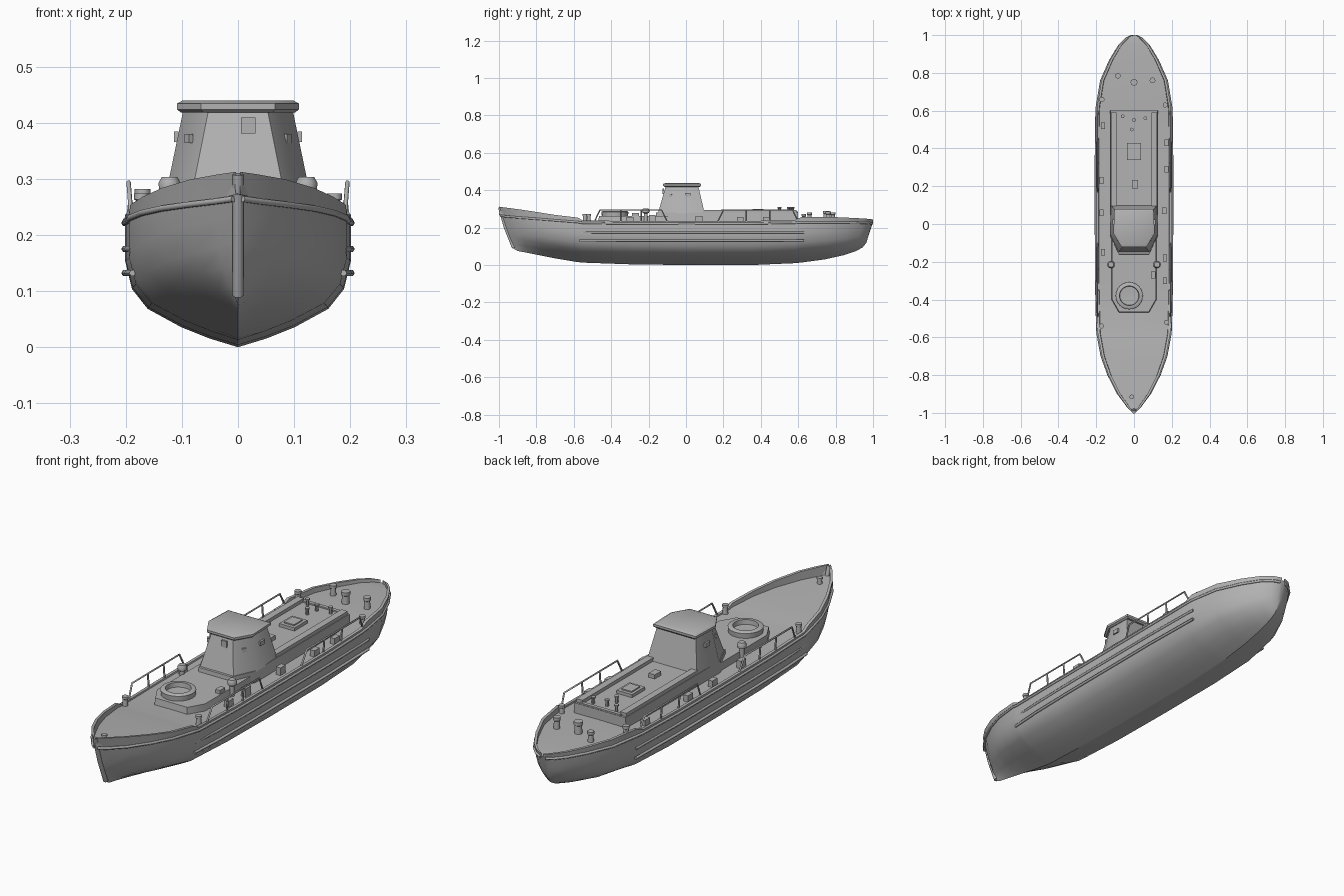
import bpy, bmesh, math
from mathutils import Vector, Matrix

if "Cube" in bpy.data.objects:
    bpy.data.objects.remove(bpy.data.objects["Cube"])

grey = bpy.data.materials.new("hull_grey")
grey.diffuse_color = (0.45, 0.45, 0.45, 1)
grey.use_nodes = True
grey.node_tree.nodes["Principled BSDF"].inputs["Base Color"].default_value = grey.diffuse_color


def finish(name, bm, angle=30):
    bmesh.ops.recalc_face_normals(bm, faces=bm.faces)
    me = bpy.data.meshes.new(name)
    bm.to_mesh(me)
    bm.free()
    me.shade_smooth()
    me.set_sharp_from_angle(angle=math.radians(angle))
    me.materials.append(grey)
    ob = bpy.data.objects.new(name, me)
    bpy.context.collection.objects.link(ob)
    return ob


def loft(name, loops, angle=30):
    """Skin closed loops of equal length and cap both ends."""
    bm = bmesh.new()
    rows = [[bm.verts.new(p) for p in loop] for loop in loops]
    n = len(rows[0])
    for a, b in zip(rows, rows[1:]):
        for i in range(n):
            j = (i + 1) % n
            bm.faces.new((a[i], a[j], b[j], b[i]))
    bm.faces.new(rows[0])
    bm.faces.new(rows[-1])
    return finish(name, bm, angle)


def mirrored(half):
    """Right half outline, front to back, closed by its mirror image."""
    return half + [(-x, y) for x, y in reversed(half)]


def prism(name, levels):
    return loft(name, [[(x, y, z) for x, y in mirrored(h)] for z, h in levels])


def box(name, c, s, rot=0):
    bm = bmesh.new()
    m = Matrix.Translation(c) @ Matrix.Rotation(rot, 4, 'Z') @ Matrix.Diagonal((*s, 1))
    bmesh.ops.create_cube(bm, size=1, matrix=m)
    return finish(name, bm)


def lathe(name, x, y, prof, n=16):
    return loft(name, [[(x + r * math.cos(2 * math.pi * i / n),
                         y + r * math.sin(2 * math.pi * i / n), z) for i in range(n)]
                       for r, z in prof], 40)


def pipe(name, paths, r):
    cu = bpy.data.curves.new(name, 'CURVE')
    cu.dimensions = '3D'
    cu.bevel_depth = r
    cu.bevel_resolution = 1
    cu.use_fill_caps = True
    for pts in paths:
        sp = cu.splines.new('POLY')
        sp.points.add(len(pts) - 1)
        for p, q in zip(sp.points, pts):
            p.co = (*q, 1)
    cu.materials.append(grey)
    ob = bpy.data.objects.new(name, cu)
    bpy.context.collection.objects.link(ob)


# Hull stations: y at rim, y at keel, half beam, keel z, rim z, deck z, fineness
stations = [
    (-1.0, -.925, .007, .09, .312, .272, 1.0),
    (-.97, -.90, .035, .075, .308, .268, 1.3),
    (-.90, -.85, .085, .066, .299, .262, 1.3),
    (-.80, -.77, .135, .050, .284, .255, 1.3),
    (-.70, -.69, .170, .034, .268, .247, 1.2),
    (-.58, -.58, .192, .016, .254, .238, 1.1),
    (-.55, -.55, .194, .013, .238, .233, 1.05),
    (-.30, -.30, .200, .004, .236, .230, 1.0),
    (0, 0, .201, .000, .235, .229, 1.0),
    (.35, .35, .201, .000, .236, .230, 1.0),
    (.58, .58, .198, .010, .240, .234, 1.0),
    (.62, .62, .196, .014, .258, .236, 1.0),
    (.76, .74, .173, .030, .258, .236, .95),
    (.87, .84, .125, .052, .253, .235, .95),
    (.95, .91, .077, .075, .249, .234, .95),
    (.985, .945, .042, .095, .246, .232, .95),
    (1.0, .965, .012, .120, .243, .230, 1.0)]
section = [(.25, .065), (.5, .15), (.8, .29), (.94, .44), (1, .65), (1, .83), (1, 1)]


def ring(s):
    yt, yb, hb, zk, zt, zd, p = s
    half = [(hb * fx ** p, yb + (yt - yb) * fz, zk + (zt - zk) * fz) for fx, fz in section]
    inner = hb * .5 if hb < .03 else hb - .013
    half += [(inner, yt, zt), (inner * .99, yt, zd)]
    left = [(-x, y, z) for x, y, z in reversed(half)]
    return [(0, yb, zk)] + half + [(0, yt, zd + .002)] + left


loft("hull", [ring(s) for s in stations], 32)

# Sheer rail and two fenders on each side
sheer, fenders = [], []
for sx in (-1, 1):
    sheer.append([(sx * (s[2] + .001), s[0] + (s[1] - s[0]) * .12, s[5] - .008) for s in stations])
    for z in (.175, .132):
        fenders.append([(sx * x, y, z) for x, y in
                        ((.188, -.57), (.197, -.42), (.201, -.2), (.202, .35), (.196, .63))])
pipe("sheer_rail", sheer, .006)
pipe("side_fenders", fenders, .006)
# Stem post
pipe("stem_post", [[(0, -1.0 + .004, .308), (0, -.965, .2), (0, -.922, .092)]], .010)

# Deckhouse: low forward part, main trunk and its side coamings
prism("forward_trunk", [(.225, [(.08, -.47), (.12, -.40), (.12, 0)]),
                        (.262, [(.078, -.465), (.117, -.397), (.117, 0)])])
prism("main_trunk", [(.225, [(.08, -.165), (.128, -.06), (.128, .60)]),
                     (.280, [(.08, -.16), (.125, -.06), (.125, .60)])])
for sx in (-1, 1):
    box("trunk_coaming", (sx * .107, .34, .284), (.03, .50, .022))
box("trunk_aft_coaming", (0, .59, .280), (.2, .016, .012))

# Wheelhouse with overhanging roof
base = [(.082, -.15), (.128, -.05), (.122, .10)]
top = [(.052, -.108), (.097, -.04), (.094, .065)]
prism("wheelhouse", [(.275, base), (.425, top)])
roof = [(.066, -.122), (.109, -.05), (.104, .08)]
prism("wheelhouse_roof", [(.418, [(x * .93, y * .94) for x, y in roof]), (.424, roof),
                          (.434, roof), (.440, [(x * .9, y * .85) for x, y in roof])])
# Small window plates
box("front_window", (.018, -.121, .395), (.026, .008, .028))
for sx in (-1, 1):
    box("corner_window", (sx * .088, -.083, .372), (.016, .008, .016), sx * math.radians(58))
    box("side_window", (sx * .110, .01, .375), (.008, .03, .018))

# Open round tub on the forward trunk
lathe("round_tub", -.025, -.38, [(.055, .258), (.07, .258), (.072, .284), (.067, .288),
                                 (.052, .288), (.050, .268), (.02, .266)], 24)

# Hatches and vents on the main trunk
box("trunk_hatch", (0, .385, .285), (.075, .09, .018))
box("trunk_hatch_lid", (0, .385, .295), (.05, .06, .008))
box("small_hatch", (.005, .21, .287), (.03, .045, .022))
for x, y in ((0, .55), (-.06, .57), (.06, .56), (-.012, .50)):
    lathe("trunk_vent", x, y, [(.007, .275), (.007, .302), (.010, .304), (.010, .310)], 8)

# Bollards on deck
for x, y, r, h in ((0, .75, .017, .058), (-.085, .785, .013, .05), (.098, .76, .014, .055),
                   (-.17, .66, .013, .05), (.165, .63, .012, .04), (-.172, -.54, .012, .042),
                   (.172, -.52, .012, .042), (-.012, -.915, .011, .03)):
    z = .262 if y < -.8 else .232
    lathe("bollard", x, y, [(r, z - .005), (r * .85, z + h * .7), (r * 1.1, z + h * .75),
                            (r * 1.1, z + h)], 10)

# Lockers and fittings along the side decks
for x, y, h in ((-.172, .06, .03), (-.165, -.15, .035), (.165, -.18, .04), (.102, -.27, .05),
                (.172, .29, .03), (.172, .43, .03), (-.172, .23, .03), (.16, .07, .035),
                (-.165, .52, .03), (.165, -.30, .03)):
    box("deck_fitting", (x, y, .228 + h / 2), (.022, .036, h))
# Rounded vents beside the wheelhouse front
for sx in (-1, 1):
    lathe("cowl_vent", sx * .122, -.215, [(.010, .225), (.010, .275), (.018, .28), (.02, .292),
                                          (.014, .303)], 12)

# Side railings with outward posts
rails = []
for sx in (-1, 1):
    for y0, y1 in ((-.46, -.13), (.20, .57)):
        rails.append([(sx * .19, y0 - .03, .232), (sx * .195, y0, .294),
                      (sx * .195, y1, .294), (sx * .19, y1 + .03, .232)])
        for i in (1, 2):
            y = y0 + (y1 - y0) * i / 3
            rails.append([(sx * .19, y, .23), (sx * .195, y, .294)])
pipe("side_railings", rails, .004)
